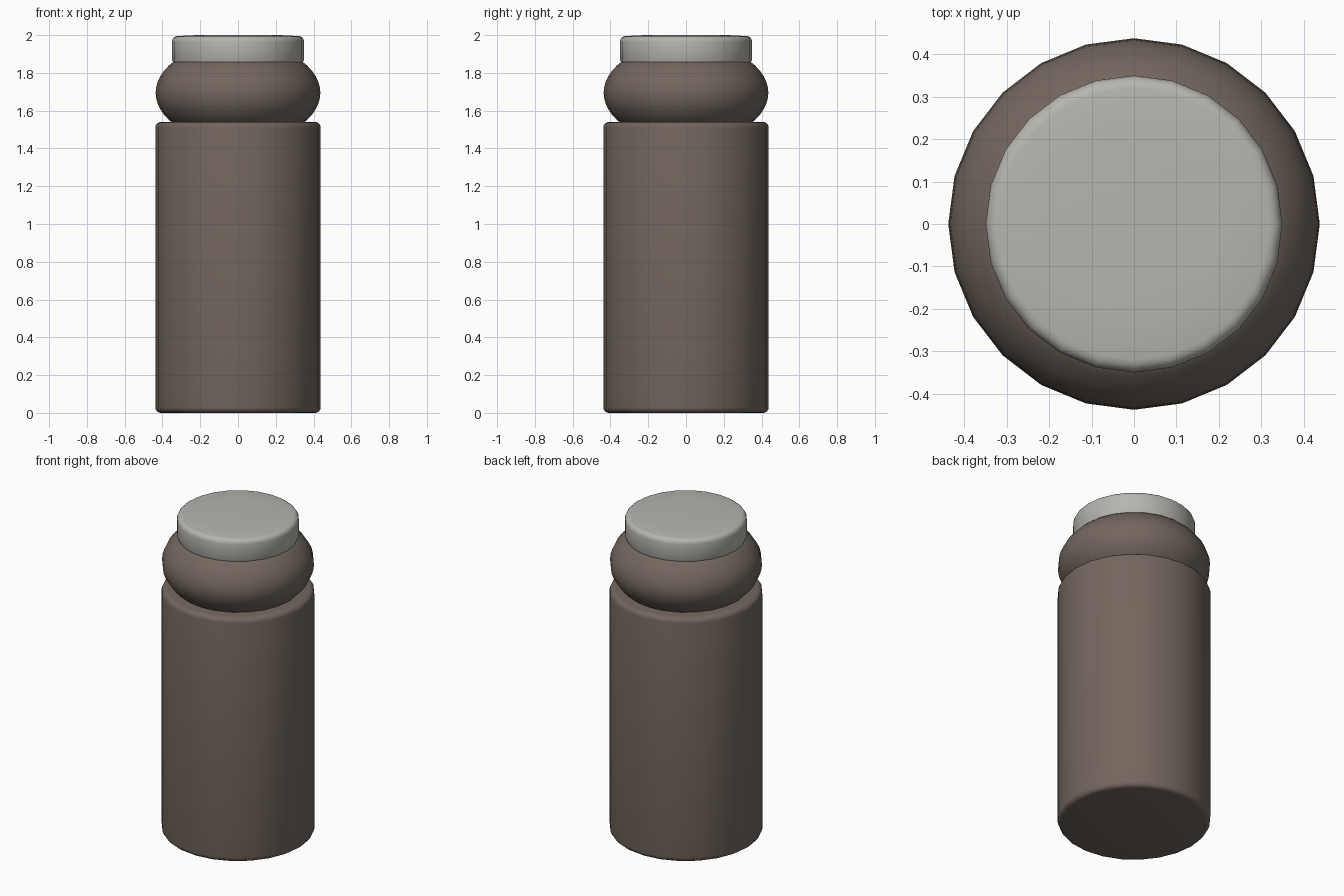
import bpy
import math

cube = bpy.data.objects.get("Cube")
if cube:
    bpy.data.objects.remove(cube, do_unlink=True)

SIDES = 24


def material(name, rgb):
    mat = bpy.data.materials.new(name)
    mat.use_nodes = True
    mat.diffuse_color = (*rgb, 1)
    mat.node_tree.nodes["Principled BSDF"].inputs["Base Color"].default_value = (*rgb, 1)
    return mat


def lathe(name, profile, mat):
    """Spin a (radius, height) profile around z and close both ends."""
    verts, faces = [], []
    for r, z in profile:
        for i in range(SIDES):
            a = math.tau * i / SIDES
            verts.append((r * math.cos(a), r * math.sin(a), z))
    for k in range(len(profile) - 1):
        for i in range(SIDES):
            j = (i + 1) % SIDES
            low, high = k * SIDES, (k + 1) * SIDES
            faces.append((low + i, low + j, high + j, high + i))
    faces.append(tuple(reversed(range(SIDES))))
    faces.append(tuple(range(len(verts) - SIDES, len(verts))))
    mesh = bpy.data.meshes.new(name)
    mesh.from_pydata(verts, [], faces)
    mesh.materials.append(mat)
    obj = bpy.data.objects.new(name, mesh)
    bpy.context.collection.objects.link(obj)
    bpy.ops.object.select_all(action="DESELECT")
    obj.select_set(True)
    bpy.context.view_layer.objects.active = obj
    bpy.ops.object.shade_smooth_by_angle(angle=math.radians(40))
    return obj


def corner(r, z, size, start, steps=4):
    """Quarter-round profile points about a corner centre."""
    angles = [math.radians(start + 90 * i / steps) for i in range(steps + 1)]
    return [(r + size * math.cos(a), z + size * math.sin(a)) for a in angles]


brown = material("dark brown", (0.17, 0.135, 0.112))
grey = material("light warm grey", (0.47, 0.46, 0.425))

# Tall cylindrical body with rounded rims
lathe("body", corner(0.408, 0.03, 0.03, -90) + corner(0.408, 1.51, 0.03, 0), brown)

# Bulging shoulder between body and cap
shoulder = []
for i in range(13):
    z = 1.52 + 0.35 * i / 12
    shoulder.append((0.436 * math.sqrt(1 - ((z - 1.695) / 0.265) ** 2), z))
lathe("shoulder", shoulder, brown)

# Cap with a softly rounded top edge
lathe("cap", [(0.342, 1.852), (0.35, 1.87)] + corner(0.32, 1.965, 0.03, 0)
      + [(0.22, 2.0)], grey)
